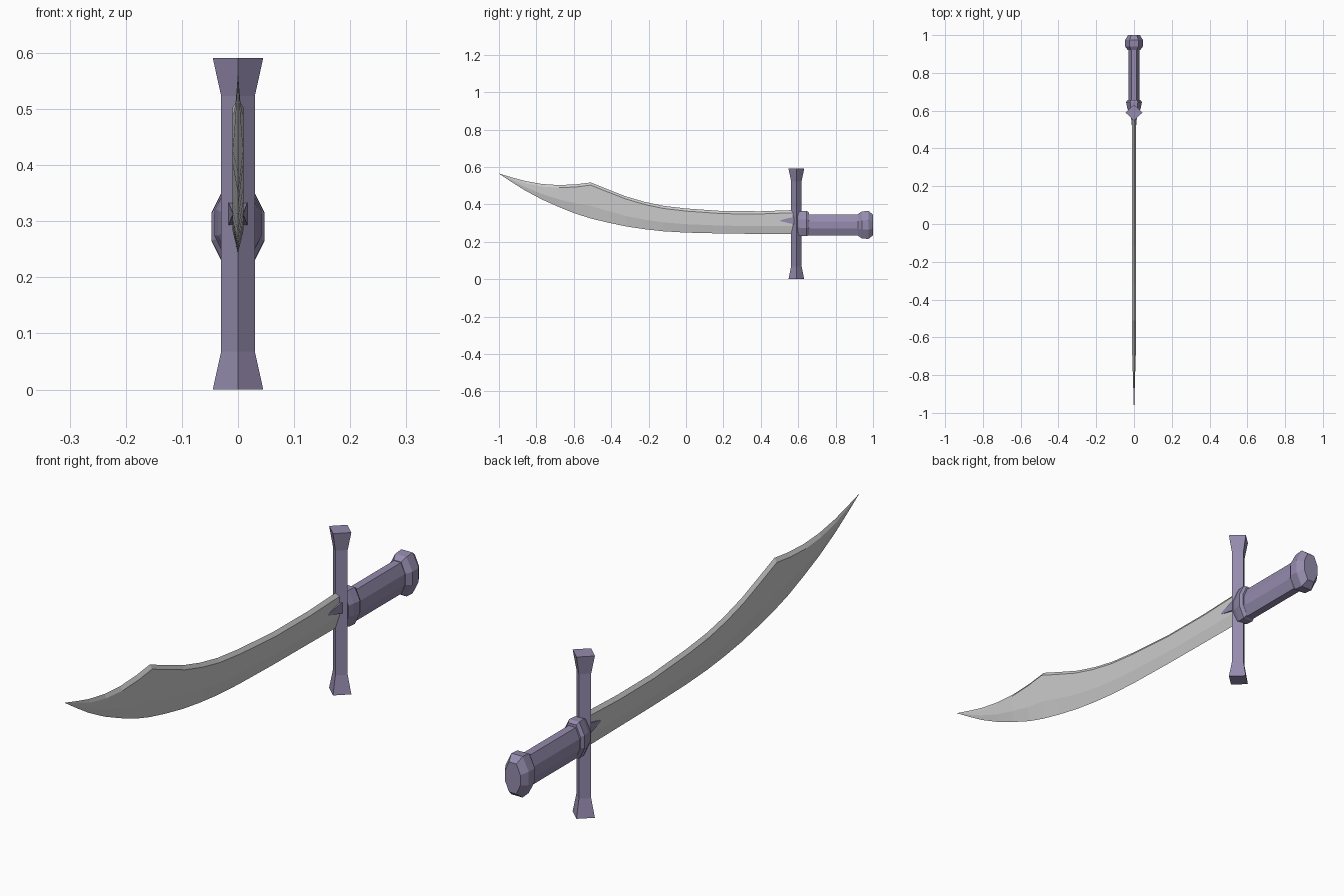
import bpy, bmesh

if "Cube" in bpy.data.objects:
    bpy.data.objects.remove(bpy.data.objects["Cube"])

purple = bpy.data.materials.new("purple_metal")
purple.diffuse_color = (0.30, 0.26, 0.42, 1)
purple.use_nodes = True
purple.node_tree.nodes["Principled BSDF"].inputs["Base Color"].default_value = purple.diffuse_color


def loft(name, rings, mat=None):
    """Skin a list of equal-length point rings and cap both ends."""
    bm = bmesh.new()
    loops = [[bm.verts.new(p) for p in ring] for ring in rings]
    n = len(rings[0])
    for a, b in zip(loops, loops[1:]):
        for i in range(n):
            j = (i + 1) % n
            bm.faces.new((a[i], a[j], b[j], b[i]))
    bm.faces.new(loops[0])
    bm.faces.new(loops[-1])
    bmesh.ops.recalc_face_normals(bm, faces=bm.faces)
    me = bpy.data.meshes.new(name)
    bm.to_mesh(me)
    bm.free()
    ob = bpy.data.objects.new(name, me)
    bpy.context.collection.objects.link(ob)
    if mat:
        me.materials.append(mat)
    return ob


def octagon(y, rx, rz, zc=0.29):
    """Tall eight-sided section across the handle."""
    k, m = 0.48 * rx, 0.34 * rz
    pts = [(rx, m), (k, rz), (-k, rz), (-rx, m), (-rx, -m), (-k, -rz), (k, -rz), (rx, -m)]
    return [(x, y, zc + z) for x, z in pts]


def diamond(z, rx, ry, y=0.59):
    return [(rx, y, z), (0, y + ry, z), (-rx, y, z), (0, y - ry, z)]


# blade: stations of (y, cutting edge z, spine z)
stations = [(0.59, 0.240, 0.370), (0.40, 0.242, 0.363), (0.20, 0.244, 0.364),
            (0.00, 0.249, 0.378), (-0.12, 0.256, 0.392), (-0.22, 0.267, 0.413),
            (-0.32, 0.282, 0.442), (-0.42, 0.303, 0.481), (-0.51, 0.325, 0.517),
            (-0.59, 0.350, 0.507), (-0.68, 0.386, 0.503), (-0.77, 0.426, 0.509),
            (-0.86, 0.474, 0.525), (-0.93, 0.518, 0.544), (-0.999, 0.5635, 0.5645)]
rings = []
for y, lo, hi in stations:
    h = hi - lo
    t = 0.010 * min(1, h / 0.12)
    a, b = lo + 0.35 * h, hi - min(0.014, 0.25 * h)
    rings.append([(0, y, lo), (t, y, a), (t, y, b), (0, y, hi), (-t, y, b), (-t, y, a)])
loft("blade", rings)

# crossguard with flared ends
loft("crossguard", [diamond(0, 0.045, 0.042), diamond(0.068, 0.03, 0.028),
                    diamond(0.523, 0.03, 0.028), diamond(0.591, 0.045, 0.042)], purple)

# langet: wedge clasping the blade in front of the guard
loft("langet", [[(x, y, 0.313 - h), (x, y, 0.313 + h), (-x, y, 0.313 + h), (-x, y, 0.313 - h)]
                for y, x, h in ((0.505, 0.010, 0.003), (0.59, 0.018, 0.023))], purple)

# collar, grip and pommel
loft("collar", [octagon(y, rx, rz, 0.297) for y, rx, rz in
                ((0.595, 0.030, 0.058), (0.615, 0.036, 0.067),
                 (0.645, 0.042, 0.067), (0.657, 0.034, 0.060))], purple)
loft("grip", [octagon(y, 0.03, 0.057) for y in (0.64, 0.93)], purple)
loft("pommel", [octagon(y, rx, rz) for y, rx, rz in
                ((0.92, 0.032, 0.059), (0.94, 0.047, 0.072),
                 (0.975, 0.047, 0.075), (1.0, 0.031, 0.055))], purple)
